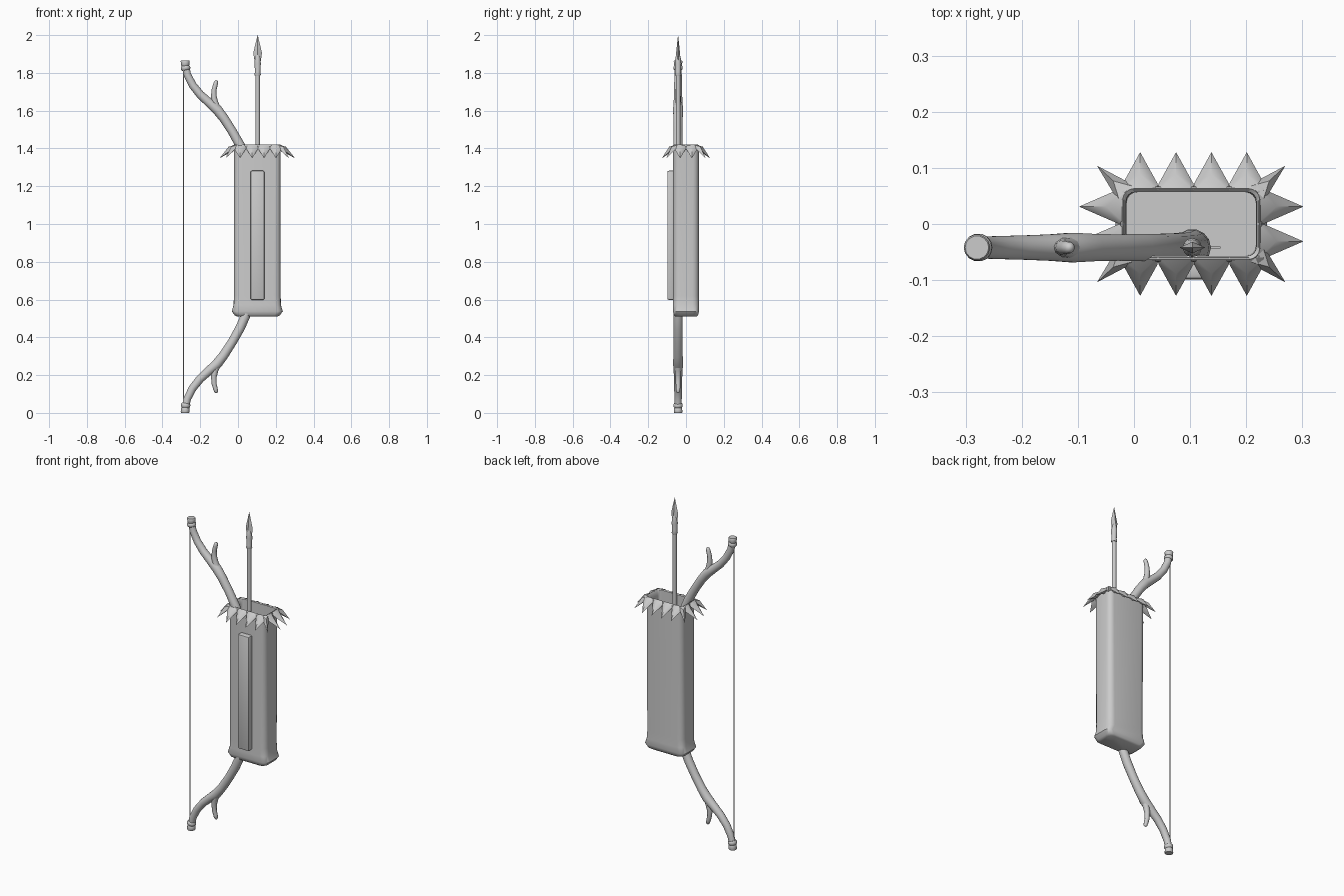
import bpy, bmesh, math
from mathutils import Vector

if "Cube" in bpy.data.objects:
    bpy.data.objects.remove(bpy.data.objects["Cube"])

grey = bpy.data.materials.new("plain grey")
grey.diffuse_color = (0.6, 0.6, 0.6, 1)
grey.use_nodes = True
grey.node_tree.nodes["Principled BSDF"].inputs["Base Color"].default_value = grey.diffuse_color
BOW_Y, MID_Z = -0.042, 0.933


def finish(name, bm, angle=40, recalc=True):
    if recalc:
        bmesh.ops.recalc_face_normals(bm, faces=bm.faces)
    me = bpy.data.meshes.new(name)
    bm.to_mesh(me)
    bm.free()
    me.materials.append(grey)
    ob = bpy.data.objects.new(name, me)
    bpy.context.collection.objects.link(ob)
    bpy.ops.object.select_all(action='DESELECT')
    ob.select_set(True)
    bpy.context.view_layer.objects.active = ob
    bpy.ops.object.shade_smooth_by_angle(angle=math.radians(angle))
    return ob


def loft(name, rings, angle=40):
    bm = bmesh.new()
    loops = [[bm.verts.new(p) for p in r] for r in rings]
    for a, b in zip(loops, loops[1:]):
        for i in range(len(a)):
            j = (i + 1) % len(a)
            bm.faces.new((a[i], a[j], b[j], b[i]))
    bm.faces.new(loops[0][::-1])
    bm.faces.new(loops[-1])
    return finish(name, bm, angle)


def tube(name, path, n=14, y=BOW_Y, flat=1.0, angle=50):
    """Tube through (x, z, radius) points lying in the plane of the bow."""
    rings = []
    for i, (x, z, r) in enumerate(path):
        a, b = path[max(i - 1, 0)], path[min(i + 1, len(path) - 1)]
        t = Vector((b[0] - a[0], 0, b[1] - a[1])).normalized()
        side = Vector((t.z, 0, -t.x))
        rings.append([Vector((x, y, z)) + side * r * math.cos(k * math.tau / n)
                      + Vector((0, r * flat * math.sin(k * math.tau / n), 0)) for k in range(n)])
    return loft(name, rings, angle)


def flip(path):
    return [(x, 2 * MID_Z - z, r) for x, z, r in path]


def box(name, lo, hi, bevel=0.0):
    bm = bmesh.new()
    bmesh.ops.create_cube(bm, size=1)
    for v in bm.verts:
        v.co = [(lo[k] + hi[k]) / 2 + v.co[k] * (hi[k] - lo[k]) for k in range(3)]
    if bevel:
        bmesh.ops.bevel(bm, geom=bm.edges[:], offset=bevel, segments=2, affect='EDGES', profile=0.5)
    return finish(name, bm)


# quiver body: rounded rectangle rings, up the outside and down the inside
CX, CY = 0.102, 0.0


def rect(z, hx, hy, r, seg=4):
    pts = []
    for q, (sx, sy) in enumerate(((1, 1), (-1, 1), (-1, -1), (1, -1))):
        for k in range(seg + 1):
            a = (q + k / seg) * math.pi / 2
            pts.append(Vector((CX + sx * (hx - r) + r * math.cos(a),
                               CY + sy * (hy - r) + r * math.sin(a), z)))
    return pts


loft("quiver_body", [
    rect(0.51, 0.108, 0.055, 0.03), rect(0.517, 0.12, 0.064, 0.03),
    rect(0.538, 0.135, 0.069, 0.03), rect(0.572, 0.125, 0.069, 0.035),
    rect(0.62, 0.124, 0.068, 0.035), rect(1.39, 0.124, 0.068, 0.03),
    rect(1.41, 0.126, 0.067, 0.025), rect(1.42, 0.122, 0.063, 0.02),
    rect(1.415, 0.116, 0.057, 0.016), rect(1.38, 0.115, 0.057, 0.016),
    rect(0.58, 0.115, 0.057, 0.02)], 50)

# jagged collar: sixteen leaf points folded over the rim
leaves = []
for s in (-1, 1):
    for x in (0.011, 0.075, 0.138, 0.201):
        leaves.append(((x - 0.031, s * 0.072), (x + 0.031, s * 0.072), (x, s * 0.128)))
    for y in (-0.031, 0.031):
        leaves.append(((CX + s * 0.131, y - 0.03), (CX + s * 0.131, y + 0.03), (CX + s * 0.2, y)))
    for t in (-1, 1):
        leaves.append(((CX + s * 0.115, t * 0.076), (CX + s * 0.138, t * 0.054),
                       (CX + s * 0.168, t * 0.104)))
bm = bmesh.new()
for a, b, t in leaves:
    a, b, t = Vector(a), Vector(b), Vector(t)
    m = (a + b) / 2
    back = (m - t).normalized() * 0.012
    ridge = m.lerp(t, 0.3)
    co = [(*(a + back), 1.418), (*(b + back), 1.418), (*a, 1.398), (*b, 1.398),
          (*ridge, 1.409), (*t, 1.348), (*m, 1.385)]
    v = [bm.verts.new(c) for c in co]
    for f in ((0, 1, 4), (0, 4, 2), (1, 3, 4), (2, 4, 5), (4, 3, 5), (2, 5, 6), (5, 3, 6),
              (0, 2, 6), (1, 6, 3), (0, 6, 1)):
        bm.faces.new([v[i] for i in f])
finish("quiver_leaf_collar", bm, 60)

# raised strip on the front of the quiver
box("quiver_front_strip", (0.066, -0.099, 0.598), (0.14, -0.06, 1.282), 0.008)

# bow stave with its grip hidden in the quiver
half = [(-0.279, 1.84, 0.019), (-0.268, 1.79, 0.02), (-0.24, 1.735, 0.021), (-0.2, 1.685, 0.022),
        (-0.15, 1.64, 0.024), (-0.11, 1.605, 0.027), (-0.075, 1.56, 0.025), (-0.03, 1.49, 0.024),
        (0.012, 1.415, 0.025), (0.045, 1.34, 0.025), (0.075, 1.22, 0.026), (0.095, 1.08, 0.028),
        (0.102, 0.99, 0.032)]
tube("bow_stave", half + [(0.104, MID_Z, 0.033)] + flip(half)[::-1])

# twigs and end caps, top and bottom
twig = [(-0.105, 1.6, 0.02), (-0.122, 1.64, 0.018), (-0.128, 1.675, 0.015), (-0.127, 1.71, 0.013),
        (-0.119, 1.74, 0.012), (-0.115, 1.755, 0.01), (-0.114, 1.761, 0.004)]
cap = [(-0.276, 1.815, 0.02), (-0.277, 1.82, 0.025), (-0.278, 1.832, 0.025), (-0.279, 1.838, 0.02),
       (-0.279, 1.842, 0.022), (-0.28, 1.862, 0.0235), (-0.28, 1.866, 0.021)]
for end, f in (("upper", lambda p: p), ("lower", flip)):
    tube(end + "_twig", f(twig), 10)
    tube(end + "_cap", f(cap))

# bow string
tube("bow_string", [(-0.288, 0.03, 0.0025), (-0.288, 1.836, 0.0025)], 6)

# arrow: shaft, socket, blade and fletching
AX = 0.104
tube("arrow_shaft", [(AX, 0.6, 0.012), (AX, 1.8, 0.012)], 12)
tube("arrow_socket", [(AX, 1.785, 0.014), (AX, 1.79, 0.017), (AX, 1.805, 0.014), (AX, 1.85, 0.017),
                      (AX, 1.88, 0.014), (AX, 1.91, 0.005)], 12)
tube("arrow_blade", [(AX, 1.835, 0.012), (AX, 1.905, 0.023), (AX, 1.94, 0.015), (AX, 2.0, 0.0005)],
     4, flat=0.45, angle=20)
box("arrow_fletching", (AX - 0.05, BOW_Y - 0.002, 0.62), (AX + 0.05, BOW_Y + 0.002, 0.8))
